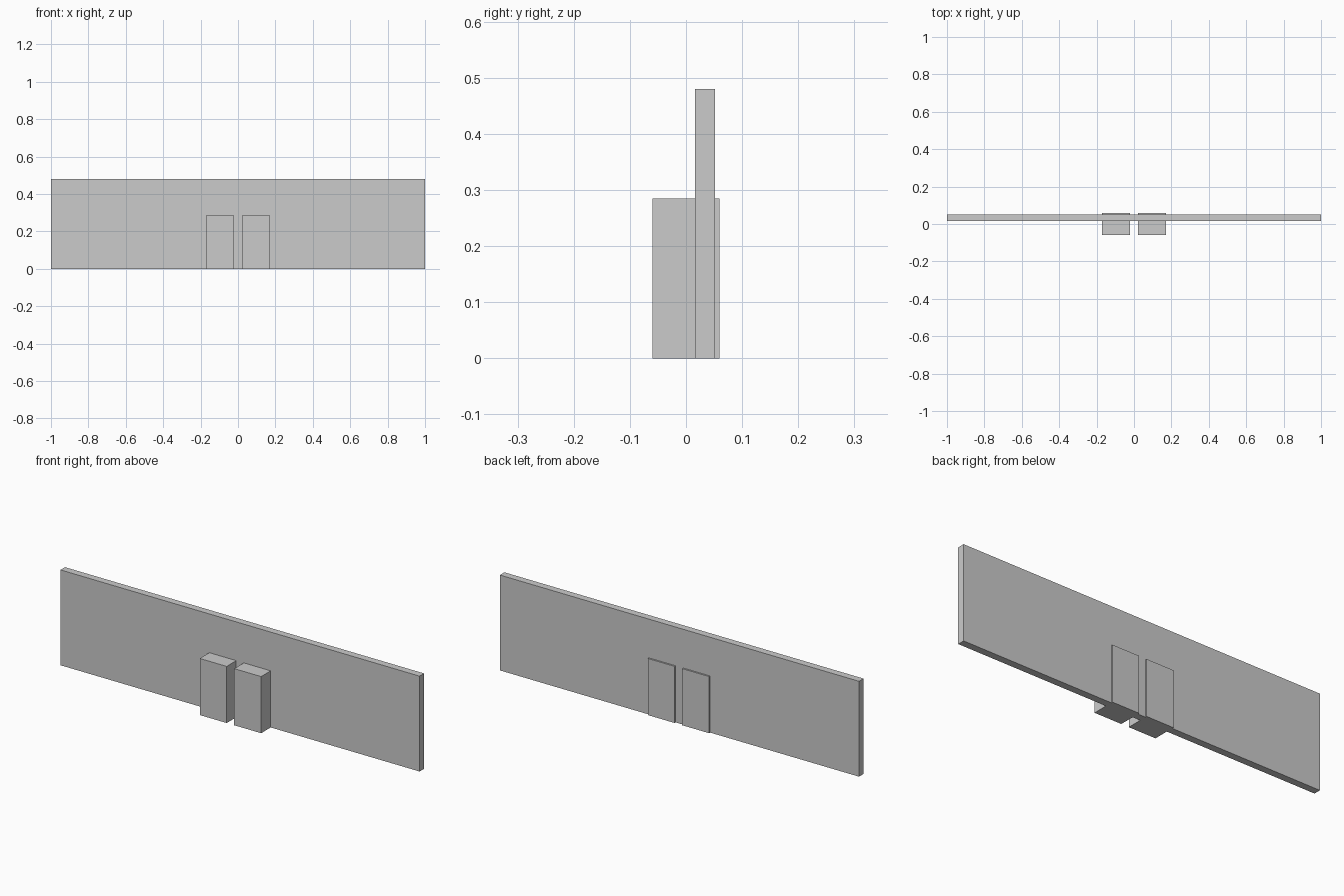
import bpy

if "Cube" in bpy.data.objects:
    bpy.data.objects.remove(bpy.data.objects["Cube"])


def box(name, x, y, z):
    """Add a box spanning the given (min, max) ranges."""
    spans = (x, y, z)
    bpy.ops.mesh.primitive_cube_add(size=1, location=[(a + b) / 2 for a, b in spans])
    obj = bpy.context.object
    obj.name = name
    obj.scale = [b - a for a, b in spans]
    bpy.ops.object.transform_apply(location=False, rotation=False, scale=True)
    return obj


# Long upright panel
box("wall_panel", (-1, 1), (0.016, 0.052), (0, 0.48))

# Pair of blocks passing through the panel
for side, label in ((-1, "left"), (1, "right")):
    x = sorted((side * 0.021, side * 0.171))
    box(label + "_block", x, (-0.06, 0.06), (0, 0.285))
